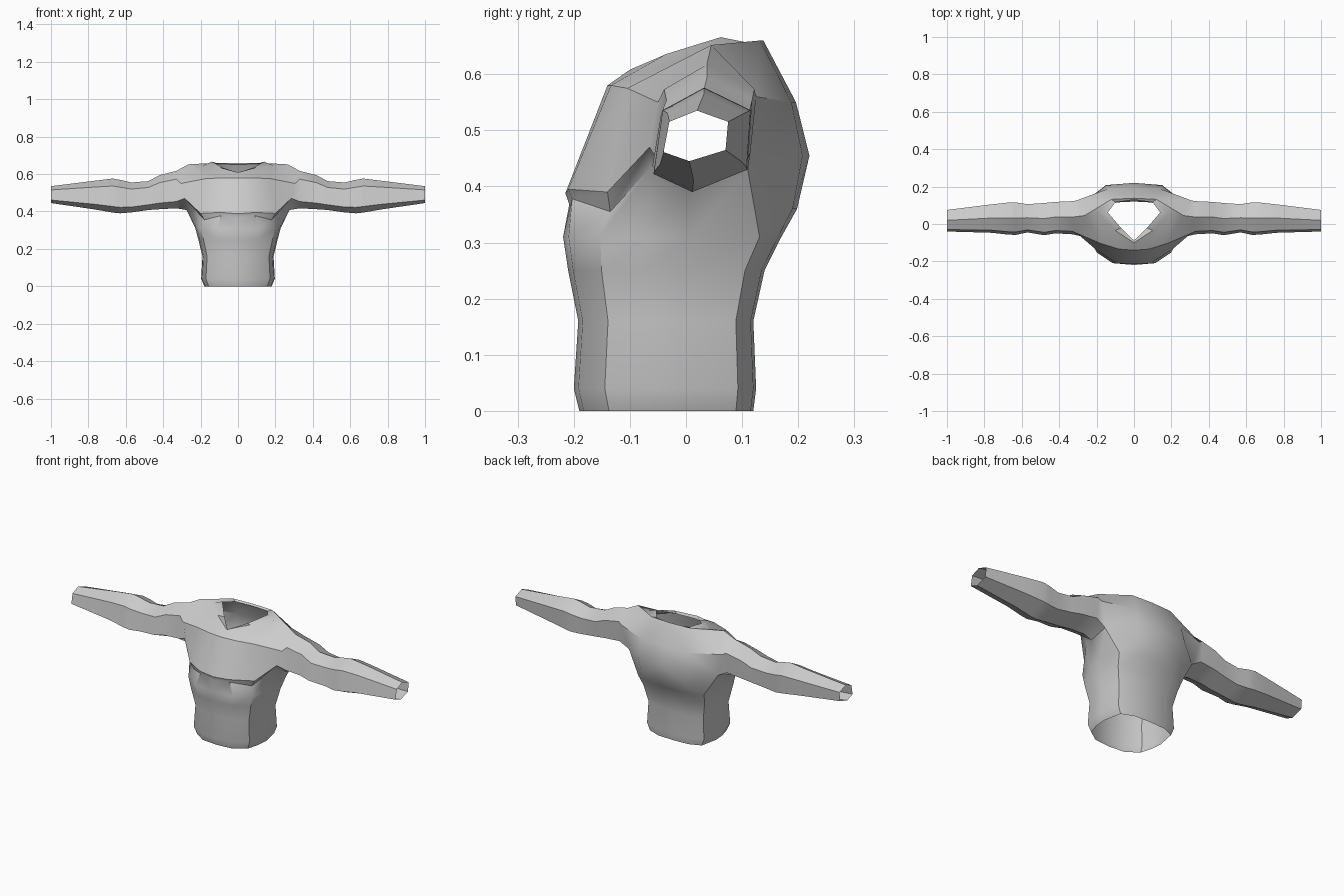
import bpy, bmesh

if "Cube" in bpy.data.objects:
    bpy.data.objects.remove(bpy.data.objects["Cube"])

# one cloth colour
cloth = bpy.data.materials.new("grey cloth")
cloth.diffuse_color = (0.6, 0.6, 0.6, 1)
cloth.use_nodes = True
cloth.node_tree.nodes["Principled BSDF"].inputs["Base Color"].default_value = cloth.diffuse_color

bm = bmesh.new()


def face(*verts):
    bm.faces.new(verts)


def strip(a, b):
    for i in range(len(a) - 1):
        face(a[i], a[i + 1], b[i + 1], b[i])


# half waist section from front centre to back centre
section = [(0, -1), (.5, -.95), (.87, -.66), (.97, -.25),
           (1, .15), (.89, .8), (.52, .97), (0, 1)]
# waist rings: height, half width, front y, back y
waist = [(0, .18, -.19, .12), (.04, .197, -.2, .125), (.16, .19, -.192, .12),
         (.25, .212, -.21, .14), (.31, .228, -.219, .17)]
rings = []
for z, w, yf, yb in waist:
    mid, half = (yf + yb) / 2, (yb - yf) / 2
    rings.append([bm.verts.new((w * px, mid + half * py, z)) for px, py in section])

# chest, shoulder and collar points of the right half
points = {
    # lower edge of the chest fold, round to the back
    "p0": (0, -.208, .368), "p1": (.09, -.203, .378), "p2": (.18, -.135, .355),
    "p3": (.25, -.062, .435), "F": (.275, .005, .408), "E": (.275, .11, .43),
    "p6": (.14, .19, .36), "p7": (0, .198, .36),
    # upper edge of the chest fold and widest part of the back
    "q0": (0, -.215, .388), "q1": (.09, -.21, .395), "q2": (.2, -.14, .39),
    "A": (.285, -.065, .47), "q6": (.15, .208, .455), "q7": (0, .22, .455),
    # upper chest and upper back
    "m0": (0, -.14, .58), "m1": (.08, -.134, .58), "m2": (.175, -.105, .575),
    "B": (.305, -.05, .55), "D": (.31, .125, .56),
    "m6": (.14, .188, .55), "m7": (0, .196, .55),
    # shoulder and outer collar
    "n0": (0, -.1, .608), "n1": (.1, -.035, .636), "n2": (.19, .055, .645),
    "C": (.265, .045, .652), "n6": (.12, .132, .66), "n7": (0, .138, .66),
    # inner collar edge
    "i0": (0, -.088, .595), "i1": (.07, -.02, .63), "i2": (.14, .062, .666),
    "i3": (.1, .116, .655), "i4": (0, .13, .65),
}
v = {name: bm.verts.new(co) for name, co in points.items()}


def row(names):
    return [v[n] for n in names.split()]


# torso skin
rings.append(row("p0 p1 p2 p3 F E p6 p7"))
for a, b in zip(rings, rings[1:]):
    strip(a, b)
for a, b in [("p0 p1 p2 p3", "q0 q1 q2 A"), ("q0 q1 q2 A", "m0 m1 m2 B"),
             ("m0 m1 m2 B", "n0 n1 n2 C"), ("p6 p7", "q6 q7"),
             ("E q6 q7", "D m6 m7"), ("D m6 m7", "C n6 n7"),
             ("n0 n1 n2 n6 n7", "i0 i1 i2 i3 i4")]:
    strip(row(a), row(b))
for tri in ("p3 F A", "E p6 q6", "C n6 n2"):
    face(*row(tri))

# six-sided sleeve: x, min y, max y, min z, max z
hexagon = [(0, .18), (.09, .78), (.52, 1), (1, .78), (.96, .22), (.4, 0)]
sleeve = [(.33, -.055, .122, .417, .617), (.42, -.05, .118, .412, .594),
          (.48, -.06, .112, .408, .562), (.57, -.045, .106, .395, .555),
          (.63, -.058, .115, .39, .569), (.67, -.057, .115, .394, .576),
          (.76, -.047, .105, .41, .565), (1, -.04, .075, .445, .535)]
last = row("A B C D E F")
for x, y0, y1, z0, z1 in sleeve:
    ring = [bm.verts.new((x, y0 + (y1 - y0) * a, z0 + (z1 - z0) * b))
            for a, b in hexagon]
    strip(last + last[:1], ring + ring[:1])
    last = ring

bmesh.ops.recalc_face_normals(bm, faces=bm.faces)
mesh = bpy.data.meshes.new("shirt")
bm.to_mesh(mesh)
bm.free()
mesh.materials.append(cloth)
shirt = bpy.data.objects.new("shirt", mesh)
bpy.context.collection.objects.link(shirt)

# soft shading with sharp folds, then the left half
bpy.context.view_layer.objects.active = shirt
shirt.select_set(True)
bpy.ops.object.shade_smooth_by_angle(angle=0.6)
mirror = shirt.modifiers.new("left half", 'MIRROR')
mirror.use_clip = True
mirror.merge_threshold = 0.001
